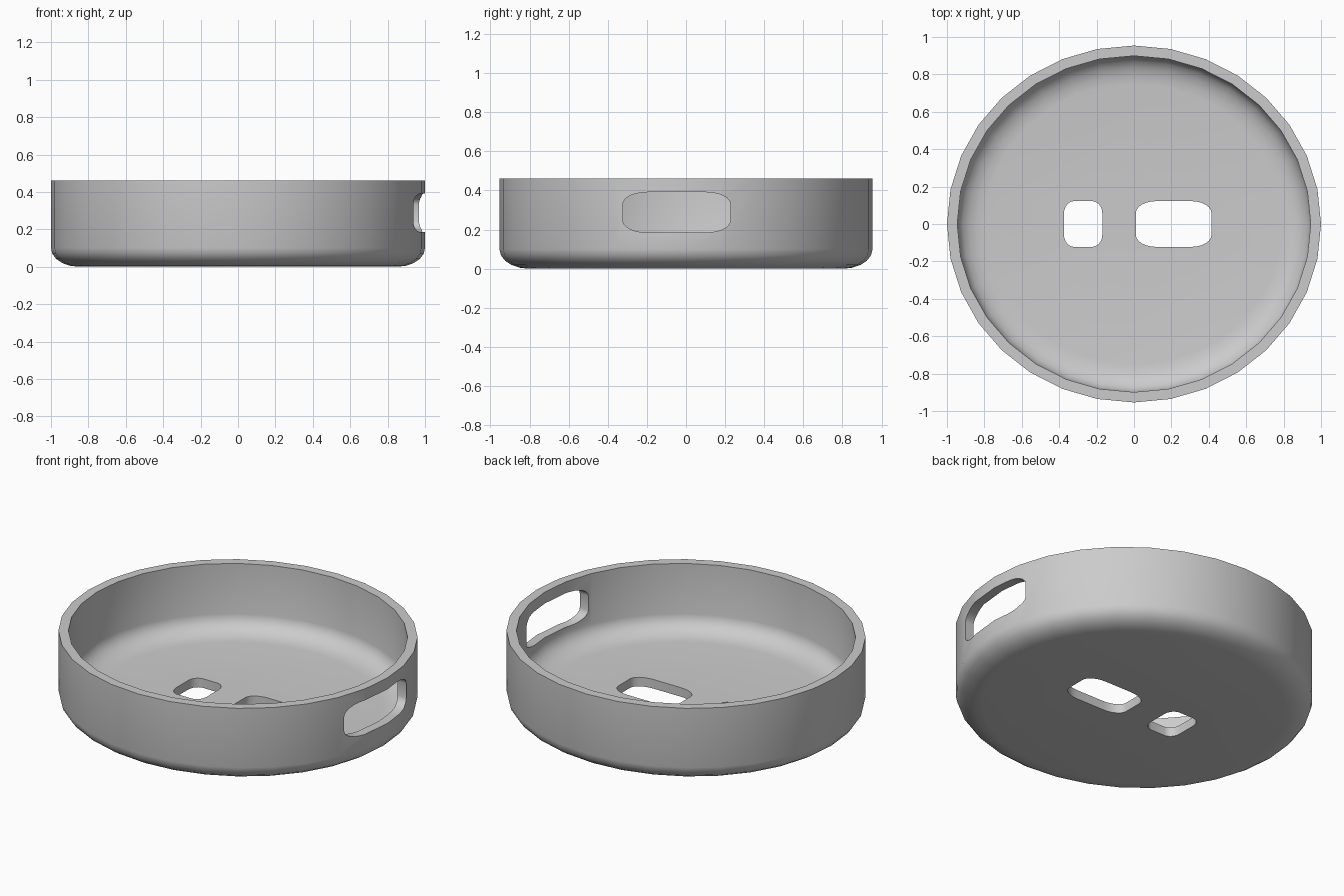
import bpy, bmesh, math
from mathutils import Matrix

SIDES = 32
DEPTH = 0.954      # oval footprint: y radius relative to x radius
HEIGHT = 0.46
WALL = 0.055
ROUND_W, ROUND_H, STEPS = 0.15, 0.1, 5

cube = bpy.data.objects.get("Cube")
if cube:
    bpy.data.objects.remove(cube, do_unlink=True)

grey = bpy.data.materials.new("plain grey")
grey.use_nodes = True
grey.diffuse_color = (0.6, 0.6, 0.6, 1)
grey.node_tree.nodes["Principled BSDF"].inputs["Base Color"].default_value = (0.6, 0.6, 0.6, 1)


def make_object(name, bm):
    bmesh.ops.recalc_face_normals(bm, faces=bm.faces)
    mesh = bpy.data.meshes.new(name)
    bm.to_mesh(mesh)
    bm.free()
    mesh.materials.append(grey)
    obj = bpy.data.objects.new(name, mesh)
    bpy.context.collection.objects.link(obj)
    return obj


def bowl_edge(radius, floor):
    """Rounded lower edge, from the flat base out to the upright wall."""
    points = []
    for i in range(STEPS + 1):
        a = math.pi / 2 * i / STEPS
        points.append((radius - ROUND_W * (1 - math.sin(a)),
                       floor + ROUND_H * (1 - math.cos(a))))
    return points


def make_tray():
    """Outer skin up to the rim, then the inner skin down to the floor."""
    outer = bowl_edge(1, 0) + [(1, HEIGHT)]
    inner = bowl_edge(1 - WALL, WALL) + [(1 - WALL, HEIGHT)]
    bm = bmesh.new()
    rings = []
    for r, z in outer + inner[::-1]:
        ring = []
        for i in range(SIDES):
            a = math.tau * i / SIDES
            y_radius = r - (1 - DEPTH)
            ring.append(bm.verts.new((r * math.cos(a), y_radius * math.sin(a), z)))
        rings.append(ring)
    for low, high in zip(rings, rings[1:]):
        for i in range(SIDES):
            j = (i + 1) % SIDES
            bm.faces.new((low[i], low[j], high[j], high[i]))
    bm.faces.new(rings[0][::-1])
    bm.faces.new(rings[-1])
    return make_object("round_tray", bm)


def make_cutter(name, size, corner, length, matrix):
    """Rounded rectangular prism, centred on its own z axis."""
    bm = bmesh.new()
    ring = []
    for q, (sx, sy) in enumerate(((1, 1), (-1, 1), (-1, -1), (1, -1))):
        for i in range(7):
            a = math.pi / 2 * (q + i / 6)
            ring.append(bm.verts.new((
                sx * (size[0] / 2 - corner[0]) + corner[0] * math.cos(a),
                sy * (size[1] / 2 - corner[1]) + corner[1] * math.sin(a),
                -length / 2)))
    face = bm.faces.new(ring)
    top = bmesh.ops.extrude_face_region(bm, geom=[face])["geom"]
    verts = [v for v in top if isinstance(v, bmesh.types.BMVert)]
    bmesh.ops.translate(bm, verts=verts, vec=(0, 0, length))
    bmesh.ops.transform(bm, matrix=matrix, verts=bm.verts)
    obj = make_object(name, bm)
    obj.hide_render = True
    return obj


tray = make_tray()

# Two openings in the floor and one window in the left wall
sideways = Matrix(((0, 0, 1, 0), (1, 0, 0, 0), (0, 1, 0, 0), (0, 0, 0, 1)))
cutters = [
    make_cutter("small_floor_cutter", (0.205, 0.245), (0.055, 0.065), 0.3,
                Matrix.Translation((-0.272, 0, 0))),
    make_cutter("wide_floor_cutter", (0.405, 0.245), (0.11, 0.065), 0.3,
                Matrix.Translation((0.212, 0, 0))),
    make_cutter("wall_window_cutter", (0.55, 0.206), (0.125, 0.06), 0.6,
                Matrix.Translation((1, -0.048, 0.288)) @ sideways),
]

bpy.ops.object.select_all(action="DESELECT")
tray.select_set(True)
bpy.context.view_layer.objects.active = tray
for cutter in cutters:
    cut = tray.modifiers.new(cutter.name, "BOOLEAN")
    cut.operation = "DIFFERENCE"
    cut.solver = "EXACT"
    cut.object = cutter
    bpy.ops.object.modifier_apply(modifier=cut.name)
    bpy.data.objects.remove(cutter, do_unlink=True)

bpy.ops.object.shade_smooth_by_angle(angle=math.radians(30))
